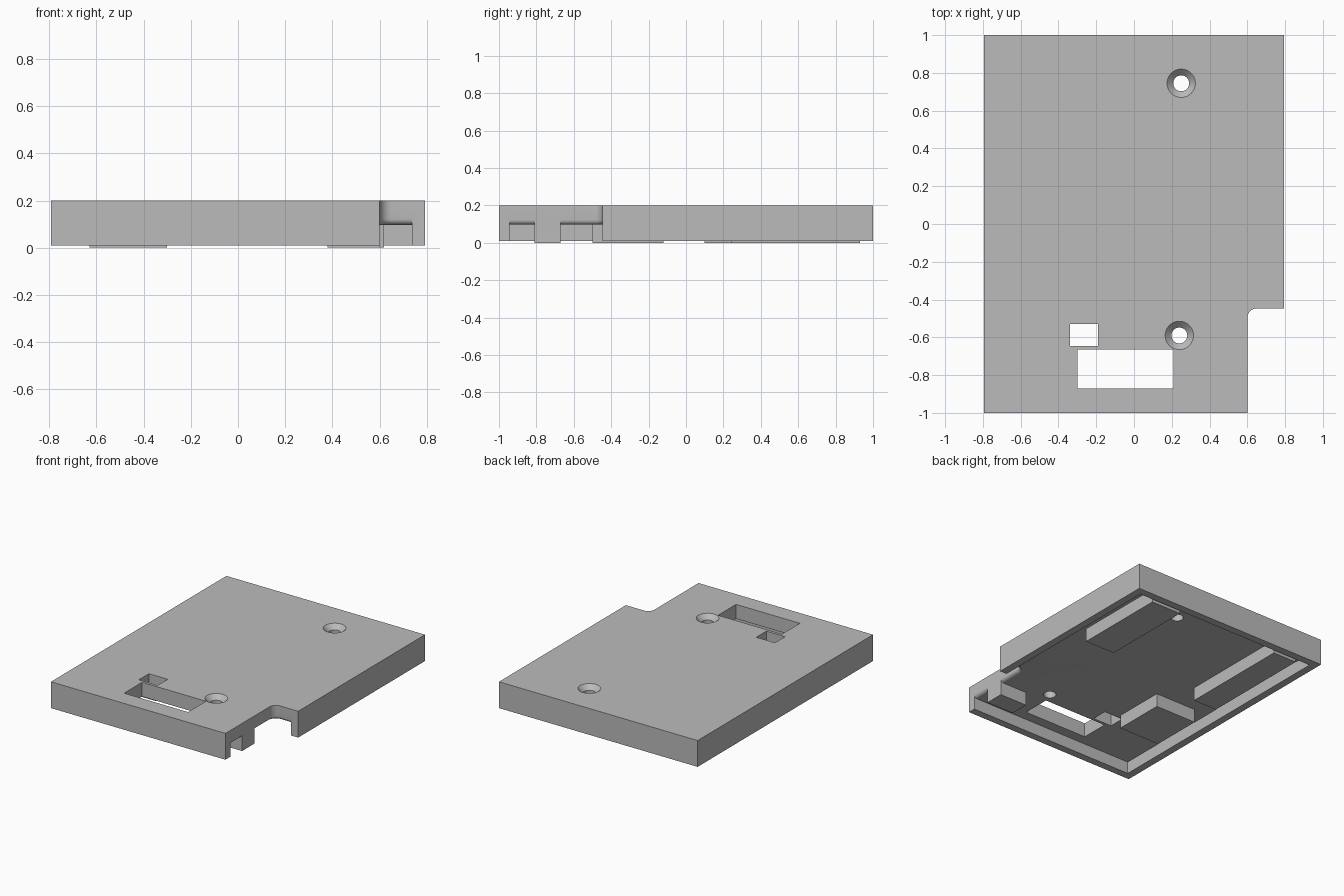
import bpy, bmesh, math

cube = bpy.data.objects.get("Cube")
if cube:
    bpy.data.objects.remove(cube, do_unlink=True)

TOP, RIM, CEILING = 0.2, 0.01, 0.097
X, Y, WALL = 0.793, 1.0, 0.055
NOTCH_X, NOTCH_Y, FILLET = 0.6, -0.447, 0.05

grey = bpy.data.materials.new("plain_grey")
grey.use_nodes = True
grey.diffuse_color = (0.5, 0.5, 0.5, 1)
grey.node_tree.nodes["Principled BSDF"].inputs["Base Color"].default_value = (0.5, 0.5, 0.5, 1)


def add_object(name, bm):
    bmesh.ops.recalc_face_normals(bm, faces=bm.faces)
    mesh = bpy.data.meshes.new(name)
    bm.to_mesh(mesh)
    bm.free()
    mesh.materials.append(grey)
    obj = bpy.data.objects.new(name, mesh)
    bpy.context.collection.objects.link(obj)
    return obj


def prism(outline, z0, z1):
    bm = bmesh.new()
    face = bm.faces.new([bm.verts.new((x, y, z0)) for x, y in outline])
    top = bmesh.ops.extrude_face_region(bm, geom=[face])["geom"]
    verts = [v for v in top if isinstance(v, bmesh.types.BMVert)]
    bmesh.ops.translate(bm, verts=verts, vec=(0, 0, z1 - z0))
    return bm


def box(name, x0, x1, y0, y1, z0, z1):
    return add_object(name, prism([(x0, y0), (x1, y0), (x1, y1), (x0, y1)], z0, z1))


def combine(target, tool, operation):
    tool.hide_render = True
    mod = target.modifiers.new(operation, "BOOLEAN")
    mod.operation, mod.solver, mod.object = operation, "EXACT", tool
    bpy.ops.object.select_all(action="DESELECT")
    bpy.context.view_layer.objects.active = target
    target.select_set(True)
    bpy.ops.object.modifier_apply(modifier=mod.name)
    bpy.data.objects.remove(tool, do_unlink=True)


# Top plate with a filleted corner notch
arc = [(NOTCH_X + FILLET * (1 - math.cos(a)), NOTCH_Y - FILLET * (1 - math.sin(a)))
       for a in (math.pi / 2 * i / 10 for i in range(11))]
bm = prism([(-X, -Y), (NOTCH_X, -Y)] + arc + [(X, NOTCH_Y), (X, Y), (-X, Y)], CEILING, TOP)
# Rounded lower edge along the notch
edge_list = [e for e in bm.edges
             if all(v.co.z < CEILING + 0.001 and v.co.x > NOTCH_X - 0.001
                    and v.co.y < NOTCH_Y + 0.001 for v in e.verts)]
bmesh.ops.bevel(bm, geom=edge_list, offset=0.025, segments=6, profile=0.5, affect="EDGES")
case = add_object("case_lid", bm)

# Rim wall, open at the notch
xi, yi = X - WALL, Y - WALL
rim = [(NOTCH_X, -Y), (-X, -Y), (-X, Y), (X, Y), (X, NOTCH_Y), (xi, NOTCH_Y),
       (xi, yi), (-xi, yi), (-xi, -yi), (NOTCH_X, -yi)]
combine(case, add_object("rim_wall", prism(rim, RIM, TOP)), "UNION")

# Support blocks on the underside
for name, x0, x1, y0, y1, z1 in (
        ("long_block_left", 0.38, 0.62, 0.24, 0.93, 0.15),
        ("long_block_right", -0.63, -0.44, 0.10, 0.93, 0.15),
        ("wide_block", -0.63, -0.30, -0.50, -0.12, 0.15),
        ("notch_block", 0.38, NOTCH_X, -0.81, -0.67, TOP)):
    combine(case, box(name, x0, x1, y0, y1, 0, z1), "UNION")

# Rectangular windows
for x0, x1, y0, y1 in ((-0.34, -0.19, -0.645, -0.53), (-0.30, 0.21, -0.87, -0.665)):
    combine(case, box("window_cutter", x0, x1, y0, y1, -0.1, 0.3), "DIFFERENCE")

# Countersunk screw holes
for x, y in ((0.25, 0.745), (0.24, -0.59)):
    for r0, r1, z0, z1 in ((0.042, 0.042, -0.1, 0.3), (0.034, 0.084, 0.159, 0.209)):
        bm = bmesh.new()
        bmesh.ops.create_cone(bm, cap_ends=True, segments=48, radius1=r0, radius2=r1, depth=z1 - z0)
        bmesh.ops.translate(bm, verts=bm.verts, vec=(x, y, (z0 + z1) / 2))
        combine(case, add_object("hole_cutter", bm), "DIFFERENCE")

bpy.ops.object.shade_smooth_by_angle(angle=math.radians(30))
